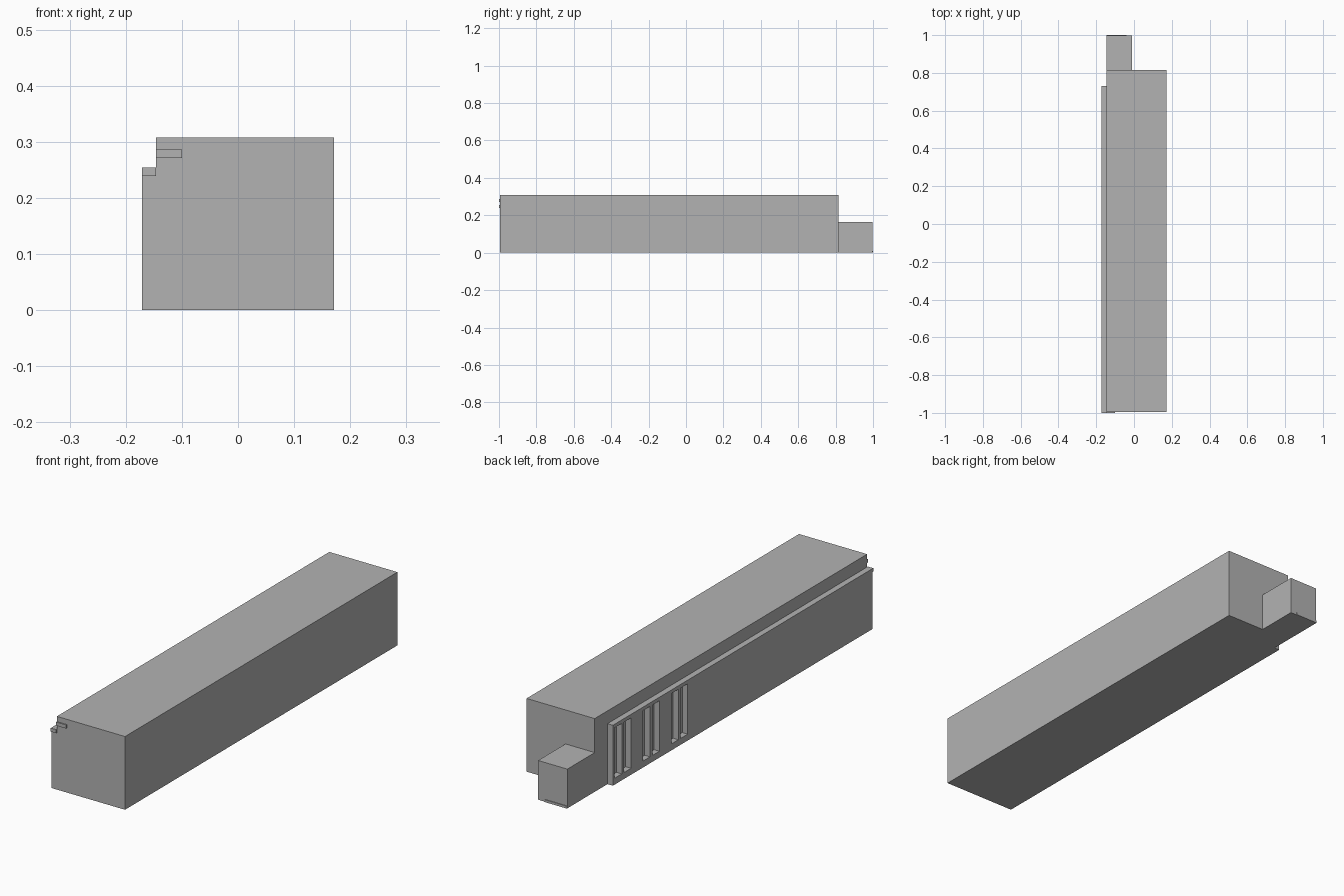
import bpy, bmesh
from mathutils import Vector

if "Cube" in bpy.data.objects:
    bpy.data.objects.remove(bpy.data.objects["Cube"])

# One plain grey for the whole building
grey = bpy.data.materials.new("plain_grey")
grey.diffuse_color = (0.45, 0.45, 0.45, 1)
grey.use_nodes = True
grey.node_tree.nodes["Principled BSDF"].inputs["Base Color"].default_value = grey.diffuse_color


def boxes(name, *bounds):
    """One object made of boxes, each given as (x0, x1, y0, y1, z0, z1)."""
    bm = bmesh.new()
    for x0, x1, y0, y1, z0, z1 in bounds:
        verts = bmesh.ops.create_cube(bm, size=1)["verts"]
        bmesh.ops.scale(bm, vec=Vector((x1 - x0, y1 - y0, z1 - z0)), verts=verts)
        bmesh.ops.translate(bm, vec=Vector(((x0 + x1) / 2, (y0 + y1) / 2, (z0 + z1) / 2)), verts=verts)
    mesh = bpy.data.meshes.new(name)
    bm.to_mesh(mesh)
    bm.free()
    mesh.materials.append(grey)
    obj = bpy.data.objects.new(name, mesh)
    bpy.context.collection.objects.link(obj)
    return obj


LEFT, STEP, RIGHT = -0.171, -0.146, 0.171
FRONT, BACK, END = -0.995, 0.815, 0.73
ROOF, LEDGE = 0.308, 0.254

# Long main hall and the small annex behind it
boxes("main_hall", (STEP, RIGHT, FRONT, BACK, 0, ROOF))
boxes("rear_annex", (STEP, -0.01, BACK, 0.997, 0, 0.165))
boxes("annex_threshold", (STEP, -0.04, 0.997, 1.0, 0, 0.01))

# Side facade: solid wall, then a window bay with three pairs of tall slots
SILL, HEAD = 0.027, 0.239
slots = []
for pair_end in (0.609, 0.421, 0.233):
    slots += [(pair_end, pair_end + 0.047), (pair_end + 0.062, pair_end + 0.109)]
slots.sort()
bay = slots[0][0]
boxes("side_wall", (LEFT, STEP, FRONT, bay, 0, LEDGE))
boxes("window_sill", (LEFT, STEP, bay, END, 0, SILL))
boxes("window_head", (LEFT, STEP, bay, END, HEAD, LEDGE))
starts = [s[1] for s in slots]
ends = [s[0] for s in slots[1:]] + [END]
boxes("window_piers", *[(LEFT, STEP, a, b, SILL, HEAD) for a, b in zip(starts, ends)])

# Short stepped trim at the front corner
boxes("front_trim",
      (LEFT, STEP, -1.0, FRONT, HEAD, LEDGE),
      (STEP, -0.10, -1.0, FRONT, 0.271, 0.286))
